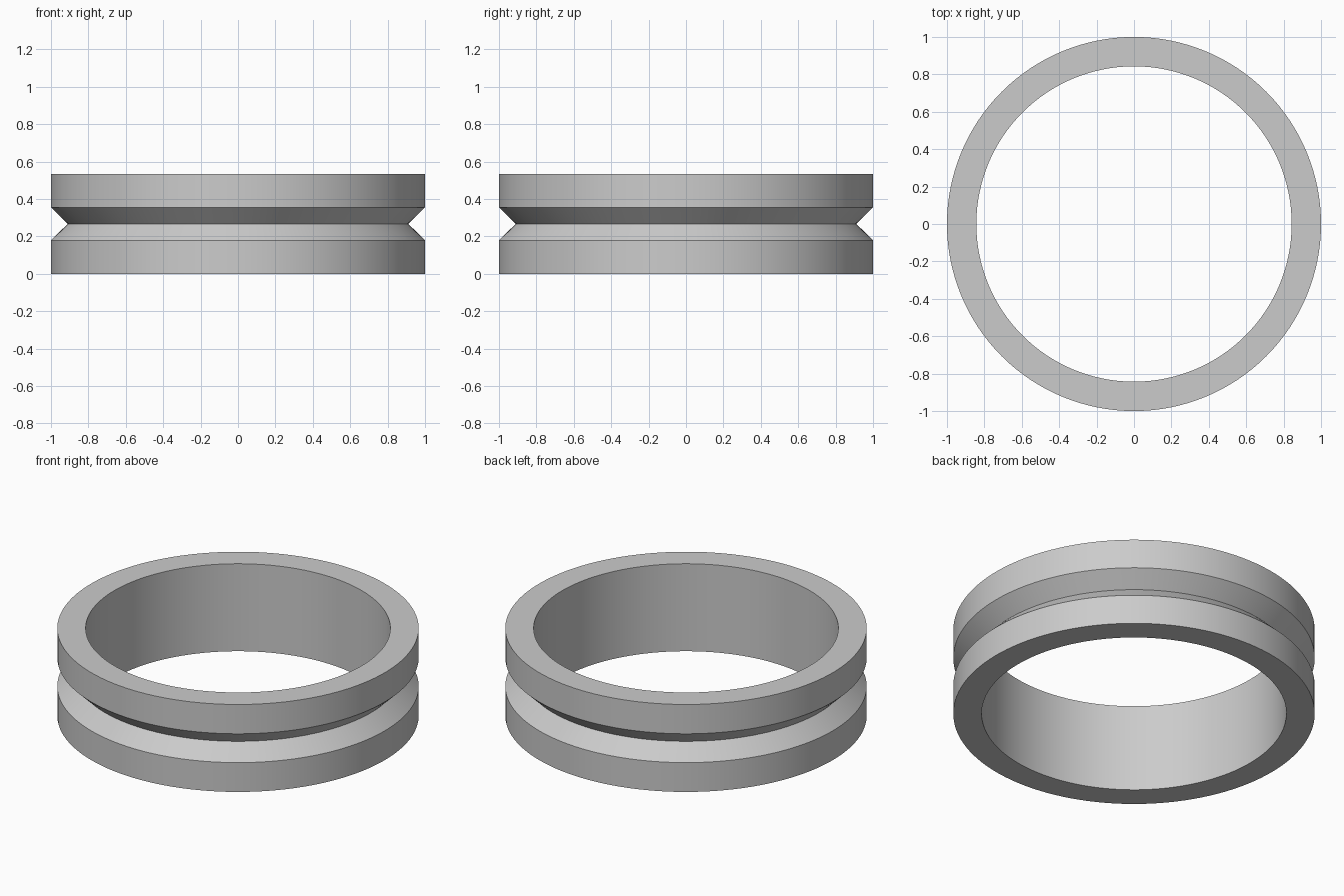
import bpy
import bmesh
import math

cube = bpy.data.objects.get("Cube")
if cube:
    bpy.data.objects.remove(cube, do_unlink=True)

SEGMENTS = 128
OUTER, INNER, GROOVE = 1.0, 0.843, 0.91
HEIGHT, RIM = 0.534, 0.179

# Plain grey material
grey = bpy.data.materials.new("light grey")
grey.use_nodes = True
colour = (0.6, 0.6, 0.6, 1.0)
grey.diffuse_color = colour
grey.node_tree.nodes["Principled BSDF"].inputs["Base Color"].default_value = colour

# Closed cross-section: flat bore, two rims and a V groove between them
profile = [
    (INNER, 0), (OUTER, 0), (OUTER, RIM), (GROOVE, HEIGHT / 2),
    (OUTER, HEIGHT - RIM), (OUTER, HEIGHT), (INNER, HEIGHT),
]

# Revolve the cross-section around the z axis
bm = bmesh.new()
verts = [bm.verts.new((r, 0, z)) for r, z in profile]
edges = [bm.edges.new((v, verts[(i + 1) % len(verts)])) for i, v in enumerate(verts)]
bmesh.ops.spin(bm, geom=verts + edges, cent=(0, 0, 0), axis=(0, 0, 1),
               angle=math.tau, steps=SEGMENTS, use_merge=True)
bmesh.ops.remove_doubles(bm, verts=bm.verts, dist=0.0001)
bmesh.ops.recalc_face_normals(bm, faces=bm.faces)

mesh = bpy.data.meshes.new("grooved_ring")
bm.to_mesh(mesh)
bm.free()
mesh.materials.append(grey)
ring = bpy.data.objects.new("grooved_ring", mesh)
bpy.context.collection.objects.link(ring)

# Smooth round walls, sharp rims
bpy.ops.object.select_all(action="DESELECT")
ring.select_set(True)
bpy.context.view_layer.objects.active = ring
bpy.ops.object.shade_smooth_by_angle(angle=math.radians(30))
